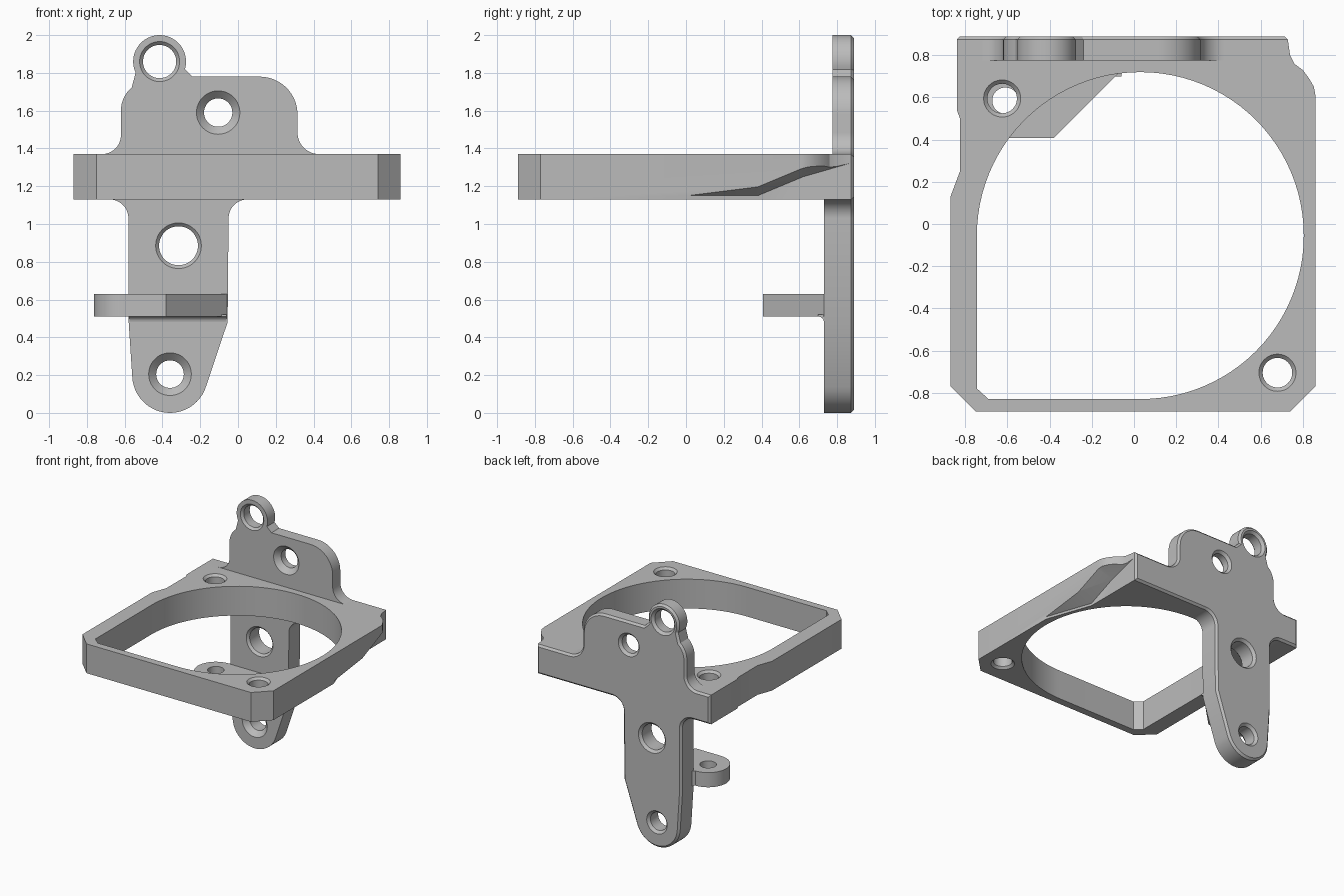
import bpy, bmesh
from math import sin, cos, radians, pi
from mathutils import Vector

old = bpy.data.objects.get("Cube")
if old:
    bpy.data.objects.remove(old, do_unlink=True)

grey = bpy.data.materials.new("plain grey")
grey.use_nodes = True
grey.diffuse_color = (0.5, 0.5, 0.5, 1)
grey.node_tree.nodes["Principled BSDF"].inputs["Base Color"].default_value = (0.5, 0.5, 0.5, 1)


def arc(cx, cy, r, a, b, n=16):
    """Points on an arc from angle a to angle b, in degrees."""
    angles = [radians(a + (b - a) * i / n) for i in range(n + 1)]
    return [(cx + r * cos(t), cy + r * sin(t)) for t in angles]


def place(axis, u, v, w):
    """Profile coordinates u, v and depth w along the axis."""
    return {"Z": (u, v, w), "Y": (u, w, v), "X": (w, u, v)}[axis]


def finish(bm, name):
    bmesh.ops.recalc_face_normals(bm, faces=bm.faces)
    mesh = bpy.data.meshes.new(name)
    bm.to_mesh(mesh)
    bm.free()
    mesh.materials.append(grey)
    obj = bpy.data.objects.new(name, mesh)
    bpy.context.collection.objects.link(obj)
    return obj


def prism(name, axis, points, low, high, chamfer=0):
    """Extrude a profile; optionally chamfer the rim of its high end."""
    bm = bmesh.new()
    ends = [[bm.verts.new(place(axis, u, v, w)) for u, v in points] for w in (low, high)]
    bm.faces.new(ends[0])
    cap = bm.faces.new(ends[1])
    for i in range(len(points)):
        j = (i + 1) % len(points)
        bm.faces.new((ends[0][i], ends[0][j], ends[1][j], ends[1][i]))
    bmesh.ops.recalc_face_normals(bm, faces=bm.faces)
    if chamfer:
        bmesh.ops.bevel(bm, geom=list(cap.edges), offset=chamfer, segments=1,
                        affect="EDGES", profile=0.5)
    return finish(bm, name)


def bore(axis, u, v, stations, n=48):
    """Turned cutter: stations are (depth, radius) pairs."""
    bm = bmesh.new()
    rings = [[bm.verts.new(place(axis, u + r * cos(2 * pi * i / n), v + r * sin(2 * pi * i / n), w))
              for i in range(n)] for w, r in stations]
    bm.faces.new(rings[0])
    bm.faces.new(rings[-1])
    for a, b in zip(rings, rings[1:]):
        for i in range(n):
            j = (i + 1) % n
            bm.faces.new((a[i], a[j], b[j], b[i]))
    return finish(bm, "bore_cutter")


def chamfered_bore(axis, u, v, low, high, r, low_extra, high_extra):
    """Through hole with a 45 degree countersink at each end."""
    m = 0.02
    return bore(axis, u, v, [(low - m, r + low_extra + m), (low + low_extra, r),
                             (high - high_extra, r), (high + m, r + high_extra + m)])


def combine(obj, tools, operation="DIFFERENCE"):
    bpy.context.view_layer.objects.active = obj
    for tool in tools:
        tool.hide_render = True
        mod = obj.modifiers.new("cut", "BOOLEAN")
        mod.operation, mod.solver, mod.object = operation, "EXACT", tool
        bpy.ops.object.modifier_apply(modifier=mod.name)
        bpy.data.objects.remove(tool, do_unlink=True)


def smooth(obj):
    bpy.ops.object.select_all(action="DESELECT")
    obj.select_set(True)
    bpy.context.view_layer.objects.active = obj
    bpy.ops.object.shade_smooth_by_angle(angle=radians(25))


BOTTOM, TOP, BACK = 1.13, 1.37, 0.89

# Horizontal frame with clipped corners and a stepped left side
outline = [(-0.87, -0.77), (-0.75, -0.89), (0.74, -0.89), (0.86, -0.77), (0.86, 0.61),
           (0.853, 0.65), (0.83, 0.69), (0.80, 0.73), (0.76, 0.76), (0.74, 0.80),
           (0.73, 0.87), (-0.84, 0.87), (-0.84, 0.54), (-0.825, 0.5), (-0.825, 0.25), (-0.87, 0.13)]
frame = prism("frame", "Z", outline, BOTTOM, TOP)

# Round opening with one squared corner
opening = arc(0.03, -0.055, 0.775, -90, 180, 72) + [(-0.745, -0.78), (-0.69, -0.83)]
tools = [prism("opening_cutter", "Z", opening, 1, 1.5)]
tools += [chamfered_bore("Z", x, y, BOTTOM, TOP, 0.07, 0.018, 0.018)
          for x, y in ((0.68, -0.705), (-0.625, 0.595))]

# Rising relief under the back corner
ceiling = [(0.87, -0.02, 1.15), (0.87, 0.38, 1.2), (0.87, 0.62, 1.3), (0.87, 0.95, 1.345),
           (0.73, 0.95, 1.345), (0.73, 0.62, 1.25), (0.73, 0.38, 1.15)]
bm = bmesh.new()
high = [bm.verts.new(p) for p in ceiling]
low = [bm.verts.new((x, y, 1)) for x, y, z in ceiling]
bm.faces.new(low)
for f in ((0, 1, 6), (1, 5, 6), (1, 2, 5), (2, 4, 5), (2, 3, 4)):
    bm.faces.new([high[i] for i in f])
for i in range(len(high)):
    j = (i + 1) % len(high)
    bm.faces.new((low[i], low[j], high[j], high[i]))
tools.append(finish(bm, "relief_cutter"))
combine(frame, tools)

# Upright back plate: lower tongue, band behind the frame, upper tab and eye
silhouette = (arc(-0.36, 0.2, 0.2, 183, 342, 24) + [(-0.055, 0.48)]
              + arc(0.05, 1.03, 0.1, 180, 90)
              + [(0.73, BOTTOM), (0.73, TOP)]
              + arc(0.43, 1.485, 0.115, 270, 180)
              + arc(0.115, 1.58, 0.2, 0, 90)
              + [(-0.24, 1.78)]
              + arc(-0.415, 1.86, 0.14, -17, 205, 32)
              + arc(-0.46, 1.6, 0.16, 130, 180, 8)
              + arc(-0.72, 1.47, 0.1, 0, -90)
              + [(-0.84, TOP), (-0.84, BOTTOM)]
              + arc(-0.68, 1.03, 0.1, 90, 0) + [(-0.58, 0.5)])
plate = prism("back_plate", "Y", silhouette, 0.73, BACK, 0.016)

# Thin the upper tab, then drill the screw holes
step = prism("step_cutter", "Z", [(-1, 0.6), (1, 0.6), (1, 0.775), (-1, 0.775)], TOP, 2.2)
holes = [(-0.415, 1.86, 0.775, 0.088, 0.018), (-0.105, 1.59, 0.775, 0.075, 0.04),
         (-0.315, 0.885, 0.73, 0.103, 0.018), (-0.36, 0.205, 0.73, 0.073, 0.04)]
combine(plate, [step] + [chamfered_bore("Y", x, z, front, BACK, r, extra, 0.02)
                         for x, z, front, r, extra in holes])

# Side arm with a rounded end and its own hole
arm_outline = (arc(-0.6, 0.57, 0.163, 90, 270, 28)
               + [(-0.38, 0.407), (-0.055, 0.732), (-0.055, 0.76), (-0.57, 0.76)])
arm = prism("side_arm", "Z", arm_outline, 0.51, 0.63)
combine(arm, [bore("Z", -0.61, 0.585, [(0.4, 0.062), (0.7, 0.062)])])

# Small fillet under the arm
fillet = [(0.74, 0.52), (0.70, 0.52), (0.70, 0.51)] + arc(0.70, 0.48, 0.03, 90, 0, 6) + [(0.74, 0.48)]
web = prism("arm_fillet", "X", fillet, -0.575, -0.06)

for part in (frame, plate, arm, web):
    smooth(part)
